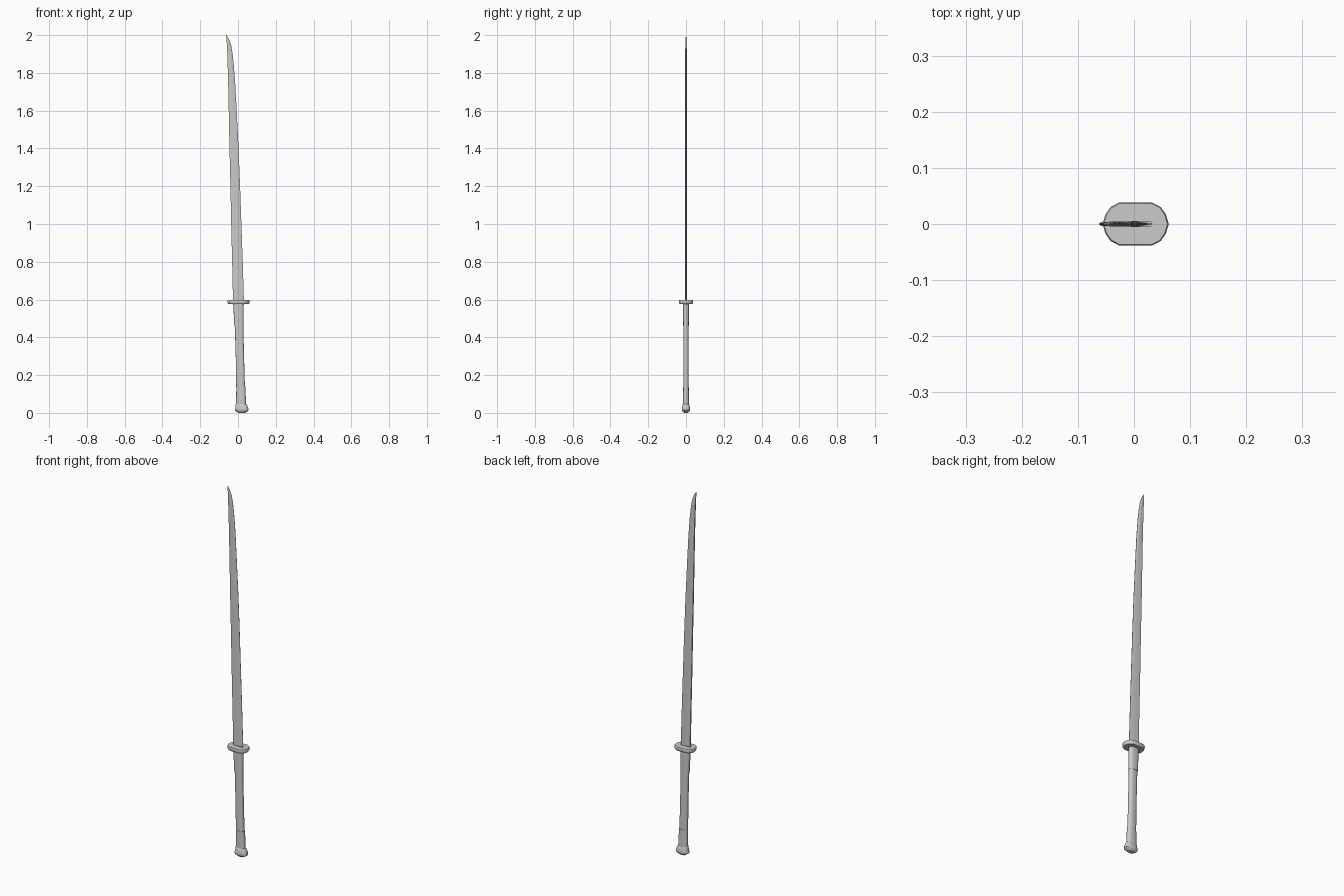
import bpy, bmesh, math

if "Cube" in bpy.data.objects:
    bpy.data.objects.remove(bpy.data.objects["Cube"])


def loft(name, rings, angle=35):
    """Skin a list of equal-length point rings and cap both ends."""
    bm = bmesh.new()
    loops = [[bm.verts.new(p) for p in r] for r in rings]
    n = len(loops[0])
    for a, b in zip(loops, loops[1:]):
        for i in range(n):
            j = (i + 1) % n
            bm.faces.new((a[i], a[j], b[j], b[i]))
    bm.faces.new(loops[0][::-1])
    bm.faces.new(loops[-1])
    bmesh.ops.recalc_face_normals(bm, faces=bm.faces)
    mesh = bpy.data.meshes.new(name)
    bm.to_mesh(mesh)
    bm.free()
    ob = bpy.data.objects.new(name, mesh)
    bpy.context.collection.objects.link(ob)
    bpy.ops.object.select_all(action='DESELECT')
    ob.select_set(True)
    bpy.context.view_layer.objects.active = ob
    bpy.ops.object.shade_smooth_by_angle(angle=math.radians(angle))
    return ob


def oval(z, x0, x1, ry, n=24, power=0.75):
    """Rounded-rectangle ring between x0 and x1 at height z."""
    cx, rx = (x0 + x1) / 2, (x1 - x0) / 2
    ring = []
    for i in range(n):
        t = 2 * math.pi * i / n
        c, s = math.cos(t), math.sin(t)
        ring.append((cx + rx * math.copysign(abs(c) ** power, c),
                     ry * math.copysign(abs(s) ** power, s), z))
    return ring


# Curved single-edged blade: thick spine on the left, cutting edge on the right
blade = [(0.57, -0.026, 0.032), (0.80, -0.031, 0.025), (1.00, -0.036, 0.018),
         (1.20, -0.040, 0.011), (1.40, -0.045, 0.003), (1.60, -0.049, -0.007),
         (1.75, -0.052, -0.015), (1.85, -0.055, -0.023), (1.91, -0.057, -0.030),
         (1.95, -0.059, -0.037), (1.98, -0.061, -0.048), (2.00, -0.063, -0.061)]
rings = []
for z, x0, x1 in blade:
    w = x1 - x0
    t = 0.0042 * min(1, w / 0.025)
    m = x0 + 0.65 * w
    rings.append([(x0, -0.8 * t, z), (m, -t, z), (x1, -0.15 * t, z),
                  (x1, 0.15 * t, z), (m, t, z), (x0, 0.8 * t, z)])
loft("blade", rings, 15)

# Thin collar where the blade meets the guard
loft("blade_collar", [oval(z, -0.027, 0.033, 0.005, 12, 0.4) for z in (0.575, 0.60)])

# Guard: wide plate with pointed ends and cut shoulders
half = [(0.059, 0.0), (0.054, 0.017), (0.045, 0.030), (0.030, 0.038),
        (-0.030, 0.038), (-0.045, 0.030), (-0.054, 0.017), (-0.059, 0.0)]
outline = half + [(x, -y) for x, y in half[-2:0:-1]]
loft("guard", [[(0.003 + x * s, y * s, z) for x, y in outline]
               for z, s in ((0.576, 0.91), (0.581, 0.97), (0.586, 1.0),
                            (0.593, 1.0), (0.597, 0.96))])

# Grip, following the slight lean of the blade
loft("grip", [oval(0.12, -0.009, 0.037, 0.0135), oval(0.30, -0.012, 0.032, 0.0135),
              oval(0.47, -0.017, 0.028, 0.0135)])

# Sleeve under the guard
loft("grip_sleeve", [oval(0.455, -0.019, 0.030, 0.0145), oval(0.578, -0.025, 0.030, 0.0155)])

# End sleeve and flared pommel
loft("end_sleeve", [oval(0.04, -0.010, 0.043, 0.0155), oval(0.14, -0.009, 0.039, 0.0145)])
loft("pommel", [oval(0.000, 0.002, 0.038, 0.011), oval(0.010, -0.013, 0.053, 0.020),
                oval(0.014, -0.016, 0.056, 0.022), oval(0.026, -0.014, 0.054, 0.021),
                oval(0.034, -0.012, 0.051, 0.019), oval(0.044, -0.012, 0.047, 0.0175),
                oval(0.047, -0.010, 0.043, 0.0155)])
